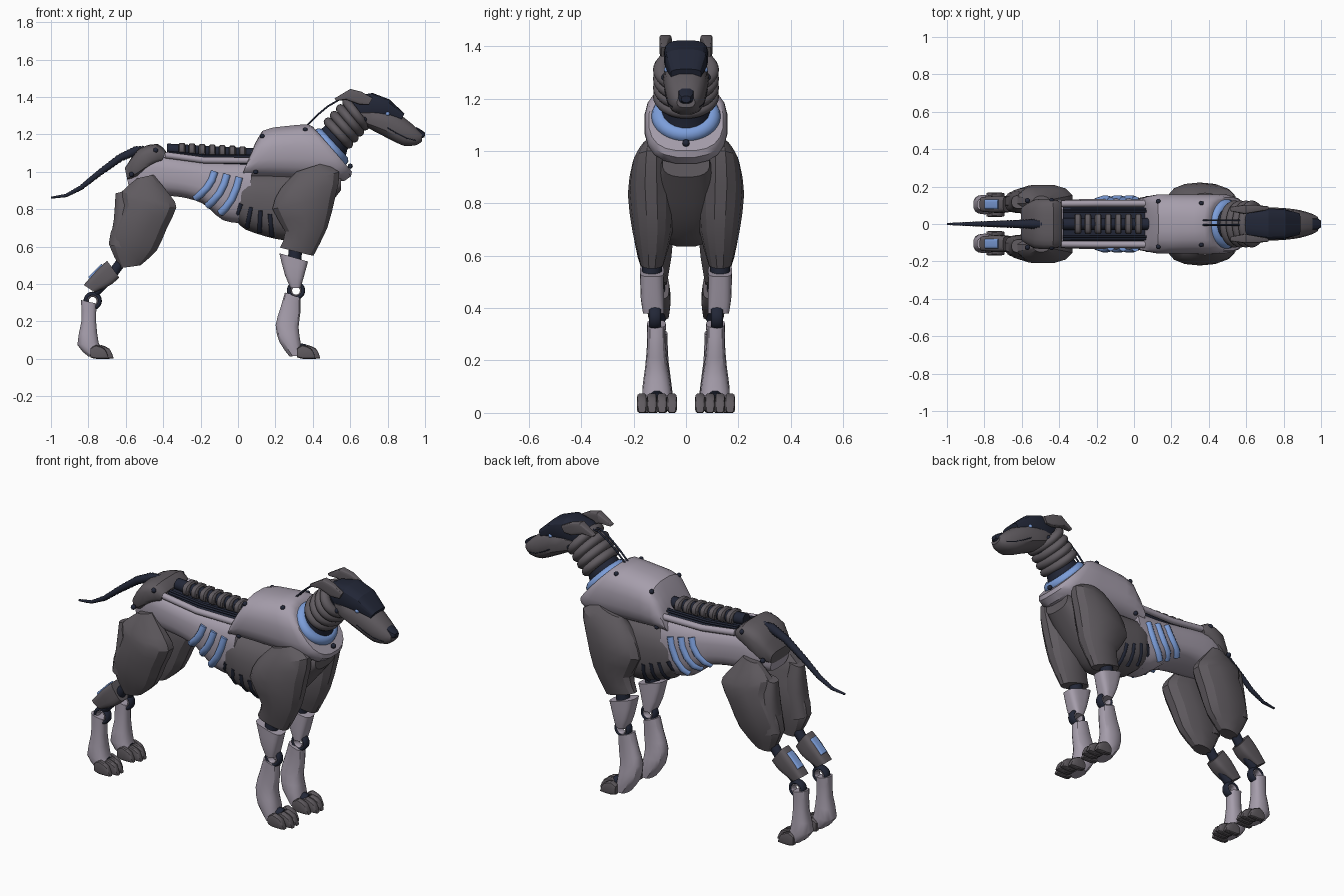
import bpy, bmesh, math
from mathutils import Vector
from mathutils.bvhtree import BVHTree

if "Cube" in bpy.data.objects:
    bpy.data.objects.remove(bpy.data.objects["Cube"])


def material(name, r, g, b):
    m = bpy.data.materials.new(name)
    m.diffuse_color = (r, g, b, 1)
    m.use_nodes = True
    m.node_tree.nodes["Principled BSDF"].inputs["Base Color"].default_value = m.diffuse_color
    return m


LIGHT = material("light_shell", .38, .34, .41)
DARK = material("dark_shell", .115, .103, .115)
NAVY = material("navy", .016, .02, .038)
BLUE = material("blue", .20, .34, .70)


def add_mirror(ob):
    ob.modifiers.new("mirror", "MIRROR").use_axis = (False, True, False)


def loft(name, sections, mat, mirror=False, sub=3, sides=20, power=2.6, angle=32):
    """Skin through sections (x1, z1, x2, z2, half width, y centre)."""
    rows = [Vector(s if len(s) == 6 else (*s, 0)) for s in sections]
    fine = []
    for i in range(len(rows) - 1):
        a, b = rows[i], rows[i + 1]
        ta = (b - rows[max(i - 1, 0)]) * .4
        tb = (rows[min(i + 2, len(rows) - 1)] - a) * .4
        for k in range(sub):
            t = k / sub
            fine.append(a * (2*t**3 - 3*t*t + 1) + ta * (t**3 - 2*t*t + t)
                        + b * (3*t*t - 2*t**3) + tb * (t**3 - t*t))
    fine.append(rows[-1])
    bm = bmesh.new()
    rings = []
    for x1, z1, x2, z2, w, yc in fine:
        ring = []
        for k in range(sides):
            u = 2 * math.pi * (k + .5) / sides
            c = math.copysign(abs(math.cos(u)) ** (2 / power), math.cos(u))
            s = math.copysign(abs(math.sin(u)) ** (2 / power), math.sin(u))
            ring.append(bm.verts.new(((x1 + x2) / 2 + c * (x1 - x2) / 2, yc + s * w,
                                      (z1 + z2) / 2 + c * (z1 - z2) / 2)))
        rings.append(ring)
    for a, b in zip(rings, rings[1:]):
        for k in range(sides):
            n = (k + 1) % sides
            bm.faces.new((a[k], a[n], b[n], b[k]))
    bm.faces.new(rings[0])
    bm.faces.new(rings[-1])
    bmesh.ops.recalc_face_normals(bm, faces=bm.faces)
    me = bpy.data.meshes.new(name)
    bm.to_mesh(me)
    tree = BVHTree.FromBMesh(bm)
    bm.free()
    me.materials.append(mat)
    me.polygons.foreach_set("use_smooth", [True] * len(me.polygons))
    me.set_sharp_from_angle(angle=math.radians(angle))
    ob = bpy.data.objects.new(name, me)
    bpy.context.collection.objects.link(ob)
    if mirror:
        add_mirror(ob)
    return tree


def cable(name, pts, r, mat, mirror=False):
    cu = bpy.data.curves.new(name, "CURVE")
    cu.dimensions, cu.bevel_depth, cu.bevel_resolution, cu.use_fill_caps = "3D", r, 3, True
    sp = cu.splines.new("POLY")
    sp.points.add(len(pts) - 1)
    for p, q in zip(sp.points, pts):
        p.co = (*q, 1)
    sp.use_smooth = True
    cu.materials.append(mat)
    ob = bpy.data.objects.new(name, cu)
    bpy.context.collection.objects.link(ob)
    if mirror:
        add_mirror(ob)


def on_side(tree, x, z, lift=0):
    hit = tree.ray_cast(Vector((x, 1, z)), Vector((0, -1, 0)))[0]
    return (x, (hit.y if hit else .05) + lift, z)


def finish(name, mat, scale, mirror):
    ob = bpy.context.object
    ob.name, ob.scale = name, scale
    ob.data.materials.append(mat)
    bpy.ops.object.shade_smooth()
    bpy.ops.object.transform_apply(location=True, rotation=True, scale=True)
    if mirror:
        add_mirror(ob)


def ring(name, loc, major, minor, mat, rot, scale=(1, 1, 1), mirror=False):
    bpy.ops.mesh.primitive_torus_add(major_radius=major, minor_radius=minor, major_segments=32,
                                     minor_segments=10, location=loc, rotation=rot)
    finish(name, mat, scale, mirror)


def ball(name, loc, r, mat, scale=(1, 1, 1), mirror=True):
    bpy.ops.mesh.primitive_uv_sphere_add(segments=14, ring_count=8, radius=r, location=loc)
    finish(name, mat, scale, mirror)


# Torso: abdomen, ribcage, shoulder shell and pelvis cover
abdomen = loft("abdomen", [(-.60, 1.0, -.58, .90, .08), (-.50, 1.10, -.49, .88, .12),
                           (-.36, 1.09, -.31, .865, .132), (-.18, 1.065, -.19, .83, .135),
                           (-.06, 1.06, -.08, .74, .138), (.08, 1.06, .05, .72, .135)], LIGHT, power=3)
ribcage = loft("ribcage", [(0, .98, -.025, .755, .125), (.06, 1.0, .04, .69, .145),
                           (.2, 1.0, .2, .64, .145), (.3, 1.0, .3, .64, .135),
                           (.42, 1.0, .42, .74, .12), (.55, 1.0, .55, .9, .09)], DARK)
shell = loft("shoulder_shell", [(.07, 1.10, .015, .965, .14), (.13, 1.22, .11, .965, .158),
                                (.25, 1.245, .27, .96, .16), (.375, 1.255, .57, .95, .158),
                                (.41, 1.23, .61, 1.0, .142)], LIGHT, sub=2, power=2.6)
loft("pelvis_cover", [(-.385, 1.11, -.41, 1.05, .12), (-.43, 1.15, -.47, 1.02, .135),
                      (-.53, 1.125, -.54, .965, .13), (-.605, 1.02, -.59, .95, .09)], DARK,
     power=3.5, sub=2)

# Blue side ribs and dark rib slots lying on the body
for i in range(3):
    dx = i * .066
    arc = [(-.125 + dx, 1.0 - i * .015), (-.14 + dx, .955 - i * .02), (-.165 + dx, .915 - i * .03),
           (-.20 + dx, .88 - i * .037), (-.225 + dx, .862 - i * .04)]
    cable("blue_rib", [on_side(abdomen, x, z, -.004) for x, z in arc], .021, BLUE, True)
for i in range(4):
    x, z, n = .02 + i * .05, .83 - i * .018, (.022, .026, .028, .029)[i]
    cable("rib_slot", [on_side(ribcage, x - .009 * (2 - i * .9) * k / 2, z - n * k, -.008)
                       for k in range(5)], .014, NAVY, True)
for x, z in ((.13, 1.19), (.36, 1.225), (.095, 1.0)):
    ball("shell_rivet", on_side(shell, x, z), .013, NAVY)
ball("front_rivet", (.6, 0, 1.03), .014, NAVY, mirror=False)
for x, z in ((-.44, 1.115), (-.57, .985)):
    ball("pelvis_rivet", (x, .125, z), .014, NAVY)

# Spine channel with vertebrae and cables
loft("spine_channel", [(-.38, 1.105, -.38, 1.06, .09), (-.18, 1.073, -.18, 1.03, .09),
                       (.07, 1.07, .07, 1.03, .09)], NAVY, power=6)
cable("channel_rail", [(-.39, .108, 1.09), (-.18, .11, 1.062), (.08, .11, 1.06)], .018, LIGHT, True)
cable("spine_core", [(-.38, 0, 1.12), (-.18, 0, 1.108), (.09, 0, 1.095)], .033, NAVY)
for i in range(7):
    x, z = -.30 + i * .054, 1.115 - i * .003
    loft("vertebra", [(x - .018, z + .032, x - .018, z - .03, .046), (x - .012, z + .04, x - .012, z - .03, .054),
                      (x + .012, z + .04, x + .012, z - .03, .054), (x + .018, z + .032, x + .018, z - .03, .046)],
         DARK, sub=1)
for y, z in ((.068, 1.088), (.08, 1.082)):
    cable("spine_cable", [(-.38, y, z + .02), (-.18, y, z), (.08, y, z)], .006, NAVY, True)

# Ribbed tail
path = [Vector(p) for p in ((-.45, 1.11), (-.54, 1.115), (-.63, 1.075), (-.74, .995),
                            (-.84, .915), (-.92, .873), (-1.0, .862))]
tail, count = [], 72
for i in range(count + 1):
    f = i / count * 5.999
    k = int(f)
    p = path[k].lerp(path[k + 1], f - k)
    d = (path[k + 1] - path[k]).lerp(path[min(k + 2, 6)] - path[min(k + 1, 5)], f - k).normalized()
    r = (.025 * (1 - i / count) + .006) * (1 if i % 2 else .85)
    tail.append((p.x - d.y * r, p.y + d.x * r, p.x + d.y * r, p.y - d.x * r, r))
loft("tail", tail, NAVY, sub=1, sides=12, power=2, angle=60)

# Neck: blue collar, dark core and four rings
tilt = (0, math.atan2(.74, .68), 0)
ring("neck_collar", (.495, 0, 1.132), .094, .032, BLUE, tilt, (1, 1.05, 1))
loft("neck_core", [(.41, 1.20, .57, 1.05, .10), (.49, 1.27, .60, 1.15, .085),
                   (.60, 1.38, .71, 1.25, .08)], NAVY, power=2)
for i in range(4):
    ring("neck_ring", (.537 + i * .031, 0, 1.207 + i * .034), .08, .025, DARK,
         (0, tilt[1] + i * .03, 0), (1, 1.2, 1))
for y in (.02, -.005):
    cable("neck_cable", [(.36, y, 1.24), (.42, y, 1.30), (.48, y, 1.35), (.54, y, 1.385),
                         (.62, y, 1.39)], .005, NAVY)

# Head: muzzle, skull, nose, eyes and ears
muzzle = loft("muzzle", [(.62, 1.33, .655, 1.255, .075), (.70, 1.345, .72, 1.22, .088),
                         (.81, 1.335, .80, 1.178, .085), (.89, 1.29, .885, 1.138, .074),
                         (.955, 1.235, .955, 1.142, .054), (.985, 1.205, .985, 1.165, .035)],
              DARK, sub=2, sides=14)
loft("skull", [(.565, 1.375, .60, 1.30, .05), (.62, 1.405, .64, 1.27, .072),
               (.72, 1.422, .71, 1.295, .084), (.81, 1.387, .79, 1.29, .08),
               (.89, 1.312, .87, 1.27, .058)], NAVY, sub=1, power=3.5, angle=20)
loft("nose", [(.955, 1.24, .955, 1.185, .033), (.985, 1.222, .98, 1.178, .03),
              (1.0, 1.21, .998, 1.185, .018)], NAVY, sub=1, sides=10)
ball("eye", on_side(muzzle, .80, 1.31, .002), .012, BLUE)
ball("jaw_pivot", on_side(muzzle, .675, 1.28), .014, NAVY)
cable("mouth_line", [on_side(muzzle, x, z, -.001) for x, z in
                     ((.80, 1.235), (.85, 1.205), (.90, 1.18), (.95, 1.168))], .003, NAVY, True)
loft("ear", [(.72, 1.395, .70, 1.36, .010, .085), (.66, 1.428, .65, 1.36, .018, .083),
             (.60, 1.443, .58, 1.385, .024, .078), (.515, 1.392, .525, 1.38, .012, .08)],
     DARK, True, power=5, sub=1, angle=20)

# Front legs
loft("shoulder", [(.31, 1.0, .45, 1.045, .035, .13), (.225, .91, .545, 1.0, .072, .132),
                  (.18, .80, .525, .87, .088, .134), (.25, .68, .48, .70, .076, .128),
                  (.222, .595, .405, .55, .046, .13)], DARK, True, sub=2, sides=14, power=2.2, angle=25)
cable("elbow_core", [(.31, .13, .62), (.30, .13, .50)], .038, NAVY, True)
loft("forearm", [(.22, .565, .375, .52, .046, .13), (.25, .45, .35, .43, .045, .128),
                 (.28, .38, .335, .38, .040, .124)], LIGHT, True, power=3.5, sub=2)
loft("front_shin", [(.25, .355, .335, .325, .036, .113), (.225, .27, .335, .25, .036, .113),
                    (.20, .18, .325, .17, .044, .112), (.22, .09, .335, .09, .056, .111),
                    (.275, .012, .345, .02, .054, .111)], LIGHT, True, sub=2, sides=14)

# Hind legs
loft("thigh", [(-.54, .965, -.45, .985, .03, .12), (-.63, .89, -.355, .87, .066, .128),
               (-.625, .82, -.325, .81, .082, .13), (-.665, .73, -.375, .70, .082, .126),
               (-.695, .615, -.43, .58, .066, .12), (-.63, .485, -.52, .50, .04, .112)],
     DARK, True, sub=2, sides=12, power=2.2, angle=25)
loft("hip_lobe", [(-.655, .885, -.57, .905, .035, .118), (-.665, .74, -.54, .76, .06, .12),
                  (-.69, .61, -.56, .58, .058, .118)], DARK, True, sub=2)
cable("hock_core", [(-.60, .11, .55), (-.69, .107, .43), (-.765, .105, .355)], .028, NAVY, True)
loft("hock", [(-.70, .525, -.635, .435, .042, .107), (-.755, .475, -.68, .395, .046, .105),
              (-.825, .395, -.765, .355, .04, .105)], DARK, True, power=4)
loft("hock_inset", [(-.73, .508, -.70, .47, .026, .105), (-.80, .438, -.77, .40, .026, .105)],
     BLUE, True, power=5)
loft("hind_shin", [(-.84, .315, -.755, .295, .034, .105), (-.838, .2, -.758, .2, .038, .105),
                   (-.86, .075, -.745, .09, .052, .104), (-.80, .012, -.72, .025, .05, .104)],
     LIGHT, True, sub=2, sides=14)

# Joint rings and paws of both leg pairs
for label, x, z, y in (("front", .31, .365, .118), ("hind", -.777, .31, .105)):
    ring(label + "_joint", (x, y, z), .037, .012, NAVY, (math.pi / 2, 0, 0), (1, 1, 2), True)
    ring(label + "_joint_trim", (x, y, z), .026, .005, LIGHT, (math.pi / 2, 0, 0), (1, 1, 4.5), True)
for label, x, y in (("front", .30, .111), ("hind", -.805, .103)):
    w = .0192 if label == "front" else .0165
    cable(label + "_ankle", [(x - .01, y, .06), (x + .06, y, .045)], .034, NAVY, True)
    for k in range(4):
        yc = y + (k - 1.5) * 2 * w
        out = .012 if k in (1, 2) else -.014
        loft(label + "_toe", [(x + .03 + out, .055, x + .03 + out, .008, w * .85, yc),
                              (x + .06 + out, .075, x + .055 + out, 0, w, yc),
                              (x + .105 + out, .055, x + .105 + out, 0, w, yc),
                              (x + .122 + out, .022, x + .128 + out, .002, w * .7, yc)],
             DARK, True, sub=2, sides=12, power=4)
